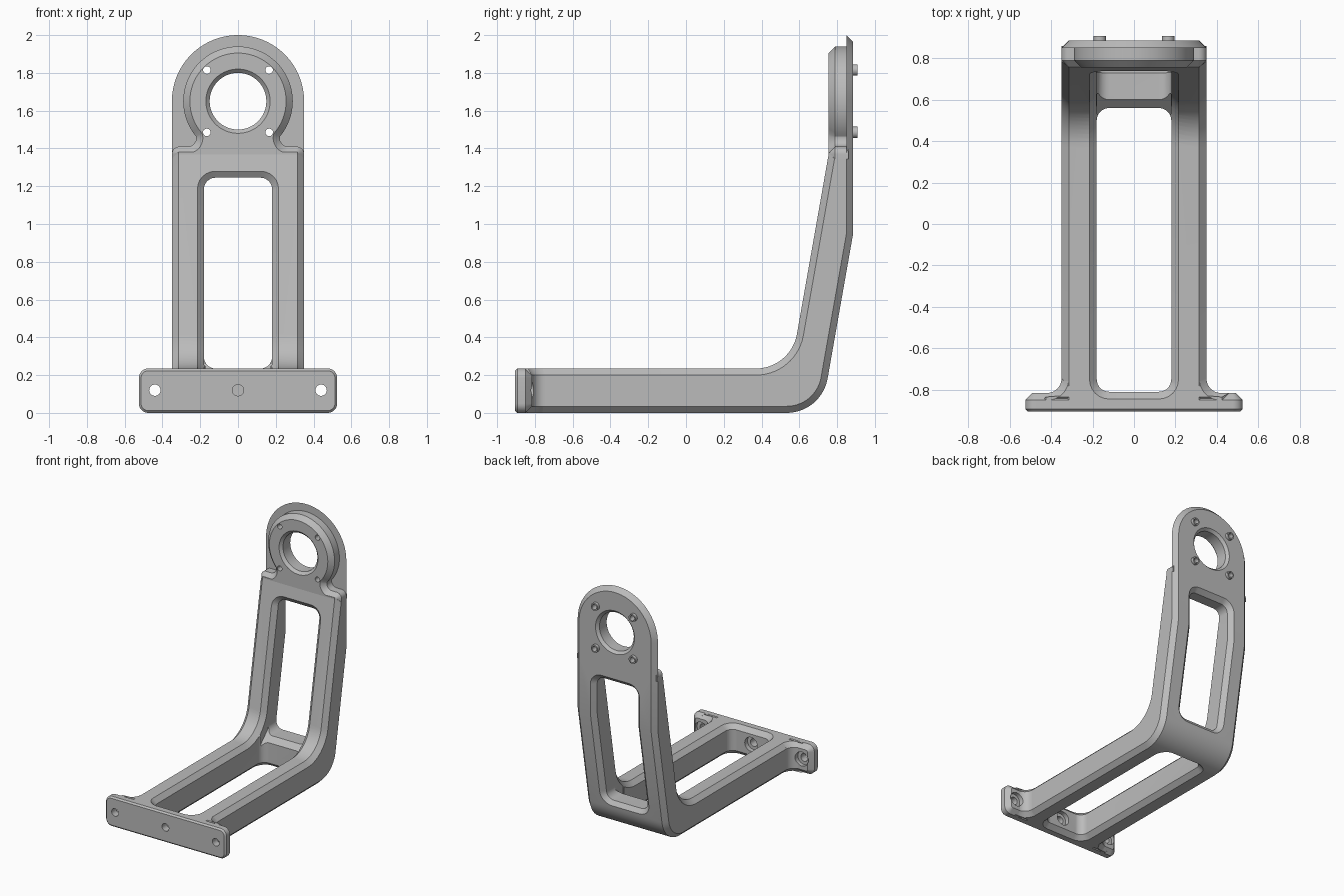
import bpy, bmesh
from math import sin, cos, tan, pi, radians
from mathutils import Vector

if "Cube" in bpy.data.objects:
    bpy.data.objects.remove(bpy.data.objects["Cube"], do_unlink=True)

metal = bpy.data.materials.new("plain grey metal")
metal.use_nodes = True
grey = (0.5, 0.5, 0.5, 1)
metal.diffuse_color = grey
metal.node_tree.nodes["Principled BSDF"].inputs["Base Color"].default_value = grey

CH = 0.035       # chamfer size
HALF = 0.35      # half width of the bracket
SLOT = 0.18      # half width of the windows
ROUND = 0.06     # corner radius of the windows


def fillet(corners, seg=14):
    """Corner points (u, v, radius) to a polyline with rounded corners."""
    out = []
    n = len(corners)
    for i, (u, v, r) in enumerate(corners):
        p = Vector((u, v))
        if r == 0:
            out.append(p)
            continue
        a = (Vector(corners[i - 1][:2]) - p).normalized()
        b = (Vector(corners[(i + 1) % n][:2]) - p).normalized()
        ang = a.angle(b)
        c = p + (a + b).normalized() * r / sin(ang / 2)
        va = p + a * r / tan(ang / 2) - c
        vb = p + b * r / tan(ang / 2) - c
        w = pi - ang
        for k in range(seg + 1):
            f = k / seg
            out.append(c + (va * sin((1 - f) * w) + vb * sin(f * w)) / sin(w))
    return out


def arc(cu, cv, r, start, end, seg):
    angles = [radians(start + (end - start) * k / seg) for k in range(seg + 1)]
    return [Vector((cu + r * cos(a), cv + r * sin(a))) for a in angles]


def circle(cu, cv, r, seg=32):
    return arc(cu, cv, r, 0, 360, seg)[:-1]


def inset(pts, d):
    """Move a counter-clockwise outline inward by d."""
    out = []
    for i, p in enumerate(pts):
        e1 = (p - pts[i - 1]).normalized()
        e2 = (pts[(i + 1) % len(pts)] - p).normalized()
        n1, n2 = Vector((-e1.y, e1.x)), Vector((-e2.y, e2.x))
        out.append(p + (n1 + n2) * d / (1 + n1.dot(n2)))
    return out


def finish(name, bm):
    bmesh.ops.recalc_face_normals(bm, faces=bm.faces[:])
    mesh = bpy.data.meshes.new(name)
    bm.to_mesh(mesh)
    bm.free()
    obj = bpy.data.objects.new(name, mesh)
    bpy.context.collection.objects.link(obj)
    return obj


def loft(name, rings):
    """Closed solid through rings of equal length."""
    bm = bmesh.new()
    rows = [[bm.verts.new(co) for co in ring] for ring in rings]
    n = len(rows[0])
    for lo, hi in zip(rows, rows[1:]):
        for i in range(n):
            j = (i + 1) % n
            bm.faces.new((lo[i], lo[j], hi[j], hi[i]))
    bm.faces.new(rows[0])
    bm.faces.new(rows[-1])
    return finish(name, bm)


def prism(name, pts, axis, levels):
    """Extrude an outline along an axis; levels are (depth, inset)."""
    area = sum(pts[i - 1].cross(p) for i, p in enumerate(pts))
    if area < 0:
        pts = pts[::-1]
    place = {"X": lambda p, d: (d, p.x, p.y),
             "Y": lambda p, d: (p.x, d, p.y),
             "Z": lambda p, d: (p.x, p.y, d)}[axis]
    return loft(name, [[place(p, d) for p in inset(pts, i)] for d, i in levels])


def chamfer_cutter(name, path):
    """Flared strip that follows a surface path and chamfers a window rim."""
    def edge(depth, grow):
        rad = ROUND + grow
        turns = [radians(15 * k) for k in range(7)]
        rows = []

        def end(p, q):
            t = (q - p).normalized()
            return [(p + t * (ROUND - rad * cos(a)), SLOT - ROUND + rad * sin(a)) for a in turns]
        rows += end(path[0], path[1])
        rows += [(p, SLOT + grow) for p in path[1:-1]]
        rows += end(path[-1], path[-2])[::-1]
        result = []
        for i, (p, w) in enumerate(rows):
            e1 = (p - rows[i - 1][0]) if i else rows[1][0] - p
            e2 = (rows[i + 1][0] - p) if i < len(rows) - 1 else e1
            t = (e1.normalized() + e2.normalized()).normalized()
            q = p + Vector((-t.y, t.x)) * depth
            result.append((q, w))
        return result
    rings = [[(-wi, *i), (wi, *i), (wo, *o), (-wo, *o)]
             for (i, wi), (o, wo) in zip(edge(-0.05, -0.015), edge(0.01, 0.045))]
    return loft(name, rings)


def cut(obj, cutters):
    for c in cutters:
        mod = obj.modifiers.new("cut", "BOOLEAN")
        mod.operation = "DIFFERENCE"
        mod.solver = "EXACT"
        mod.object = c
    dg = bpy.context.evaluated_depsgraph_get()
    mesh = bpy.data.meshes.new_from_object(obj.evaluated_get(dg))
    obj.modifiers.clear()
    obj.data = mesh


# Bent arm, chamfered along both sides
profile = fillet([(-0.88, 0, 0), (0.7175, 0, 0.22), (0.885, 0.95, 0), (0.885, 1.38, 0),
                  (0.757, 1.38, 0), (0.555, 0.235, 0.22), (-0.88, 0.235, 0)])
both = [(-HALF, CH), (-HALF + CH, 0), (HALF - CH, 0), (HALF, CH)]
arm = prism("bent_arm", profile, "X", both)

# Foot flange
rect = fillet([(-0.525, 0, 0.05), (0.525, 0, 0.05), (0.525, 0.235, 0.05), (-0.525, 0.235, 0.05)], 8)
flange = prism("foot_flange", rect, "Y", [(-0.905, 0.012), (-0.893, 0), (-0.85, 0), (-0.815, CH)])

# Concave gussets between the arm and the flange
gussets = []
for side, word in ((1, "left"), (-1, "right")):
    pts = [Vector((x * side, y)) for x, y in
           [(0.26, -0.87), (0.46, -0.87), (0.46, -0.816)]
           + [tuple(p) for p in arc(0.42, -0.746, 0.07, 270, 180, 12)] + [(0.26, -0.746)]]
    gussets.append(prism(word + "_gusset", pts, "Z",
                         [(0, CH), (CH, 0), (0.235 - CH, 0), (0.235, CH)]))

# Head: raised round boss with shoulders
HUB = 1.65
right_side = fillet([(0, 1.345, 0), (HALF, 1.345, 0), (HALF, 1.41, 0.04), (0.215, 1.41, 0.045),
                     (0.222, 1.464, 0)], 8)[1:-1]
left_side = [Vector((-p.x, p.y)) for p in reversed(right_side)]
boss = prism("head_boss", right_side + arc(0, HUB, 0.29, -40, 220, 52) + left_side,
             "Y", [(0.755, CH), (0.755 + CH, 0), (0.86, 0)])

# Head: rounded back plate
plate_pts = [Vector((-HALF, 1.345)), Vector((HALF, 1.345))] + arc(0, HUB, HALF, 0, 180, 48)
plate = prism("head_plate", plate_pts, "Y", [(0.85, 0), (0.885, CH)])

# Small tubes behind the head
corners = [(sx * 0.165, HUB + sz * 0.165) for sx in (-1, 1) for sz in (-1, 1)]
tubes = [prism("mounting_tube", circle(x, z, 0.03, 24), "Y", [(0.87, 0), (0.908, 0)])
         for x, z in corners]


# Cutters for the two windows and their rims
def window(u, lo, hi):
    return fillet([(-u, lo, ROUND), (u, lo, ROUND), (u, hi, ROUND), (-u, hi, ROUND)], 8)


front_path = fillet([(-0.81, 0.235, 0), (0.555, 0.235, 0.22), (0.733, 1.245, 0)])
line = lambda *pts: [Vector(p) for p in pts]
arm_cutters = [
    prism("lower_window", window(SLOT, -0.81, 0.56), "Z", [(-0.1, 0), (0.6, 0)]),
    prism("upper_window", window(SLOT, 0.235, 1.245), "Y", [(0.3, 0), (1.1, 0)]),
    prism("crossbar_edge", line((0.53, 0.165), (0.63, 0.265), (0.63, 0.3), (0.53, 0.3)),
          "X", [(-SLOT + 0.001, 0), (SLOT - 0.001, 0)]),
    chamfer_cutter("front_rim", front_path),
    chamfer_cutter("bottom_rim", line((0.56, 0), (0, 0), (-0.81, 0))),
    chamfer_cutter("back_rim", line((0.885, 1.245), (0.885, 0.95), (0.759, 0.235))),
]

# Cutters for the counterbored foot holes
foot_holes = []
for x, deep in ((-0.44, -0.7), (0, -0.78), (0.44, -0.7)):
    foot_holes.append(prism("foot_hole", circle(x, 0.12, 0.03, 24), "Y", [(-1, 0), (-0.75, 0)]))
    foot_holes.append(prism("foot_counterbore", circle(x, 0.12, 0.055), "Y", [(-0.845, 0), (deep, 0)]))

# Cutters for the head bore and screw holes
bore = prism("head_bore", circle(0, HUB, 0.15, 64), "Y",
             [(0.735, -0.04), (0.775, 0), (0.865, 0), (0.905, -0.04)])
screw_holes = [prism("screw_hole", circle(x, z, 0.02, 20), "Y", [(0.6, 0), (1.1, 0)])
               for x, z in corners]

cut(arm, arm_cutters + foot_holes[2:4])
cut(flange, foot_holes)
cut(gussets[0], foot_holes[4:])
cut(gussets[1], foot_holes[:2])
for part in (boss, plate):
    cut(part, [bore] + screw_holes)
for tube, hole in zip(tubes, screw_holes):
    cut(tube, [hole])
for helper in arm_cutters + foot_holes + screw_holes + [bore]:
    bpy.data.objects.remove(helper, do_unlink=True)

# Colour and shading
for part in [arm, flange, boss, plate] + gussets + tubes:
    part.data.materials.clear()
    part.data.materials.append(metal)
    bpy.ops.object.select_all(action="DESELECT")
    part.select_set(True)
    bpy.context.view_layer.objects.active = part
    bpy.ops.object.shade_smooth_by_angle(angle=radians(25))
